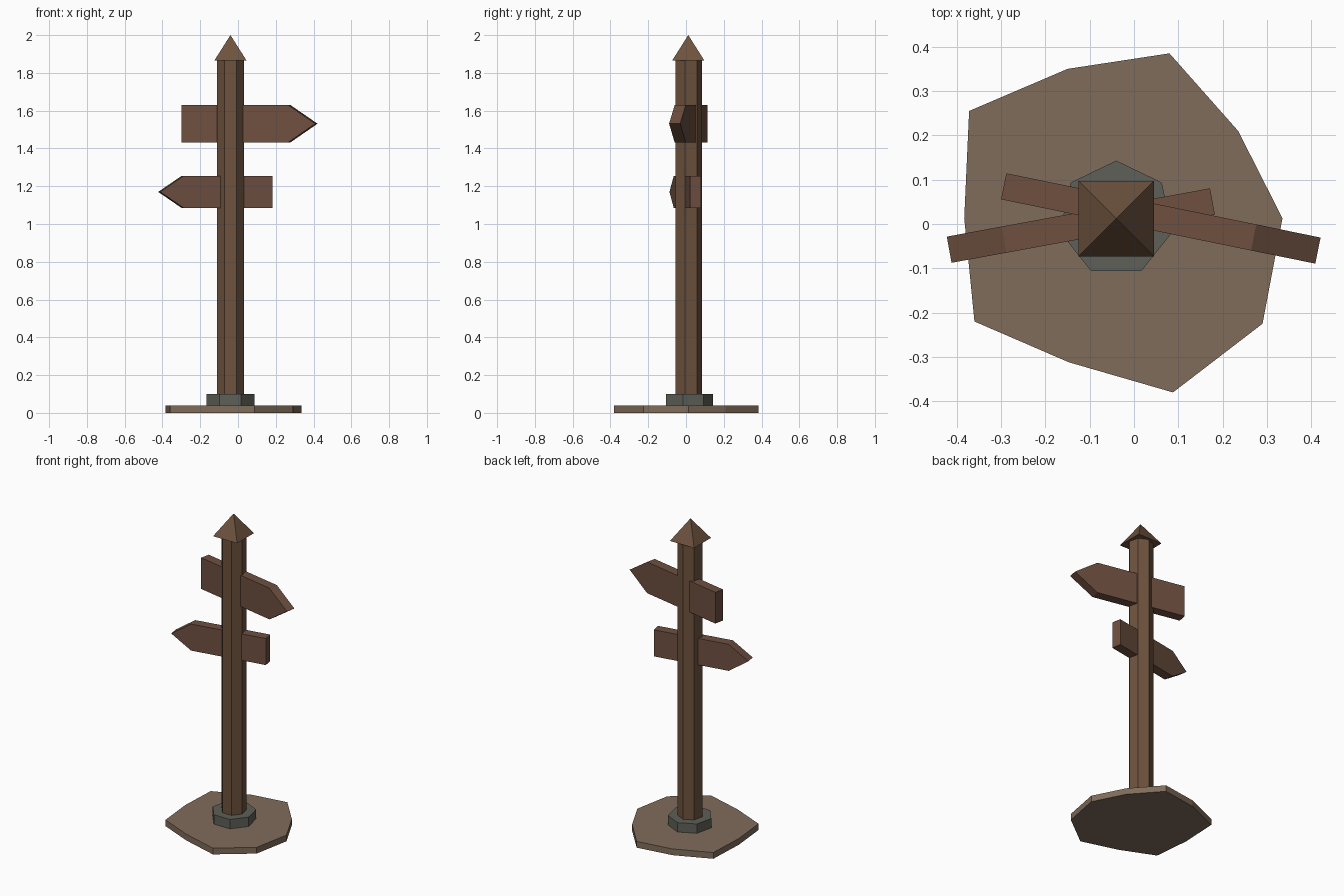
import bpy, bmesh, math
from mathutils import Matrix, Vector

cube = bpy.data.objects.get("Cube")
if cube:
    bpy.data.objects.remove(cube)

CX, CY = -0.04, 0.012  # axis of the post


def material(name, rgb):
    m = bpy.data.materials.new(name)
    m.use_nodes = True
    m.diffuse_color = (*rgb, 1)
    bsdf = next(n for n in m.node_tree.nodes if n.type == 'BSDF_PRINCIPLED')
    bsdf.inputs["Base Color"].default_value = (*rgb, 1)
    return m


post_wood = material("post wood", (0.156, 0.086, 0.048))
sign_wood = material("sign wood", (0.156, 0.08, 0.051))
stone = material("grey stone", (0.115, 0.115, 0.098))
earth = material("dry earth", (0.215, 0.15, 0.104))


def finish(name, bm, mat):
    bmesh.ops.recalc_face_normals(bm, faces=bm.faces)
    mesh = bpy.data.meshes.new(name)
    bm.to_mesh(mesh)
    bm.free()
    mesh.materials.append(mat)
    obj = bpy.data.objects.new(name, mesh)
    bpy.context.collection.objects.link(obj)
    return obj


def prism(name, outline, offset, mat, matrix=Matrix()):
    """Extrude a flat outline along an offset, then place it."""
    bm = bmesh.new()
    face = bm.faces.new([bm.verts.new(p) for p in outline])
    new = bmesh.ops.extrude_face_region(bm, geom=[face])["geom"]
    bmesh.ops.translate(bm, vec=offset,
                        verts=[v for v in new if isinstance(v, bmesh.types.BMVert)])
    bm.transform(matrix)
    return finish(name, bm, mat)


def ring(sides, radius, z):
    """Regular polygon round the post axis with one corner facing the back."""
    return [(CX + radius * math.sin(math.tau * i / sides),
             CY + radius * math.cos(math.tau * i / sides), z) for i in range(sides)]


def arrow_sign(name, tail, tip, low, high, point):
    """Pointed board running from tail to tip (both x, y)."""
    tail, tip = Vector(tail), Vector(tip)
    run = tip - tail
    length, half, thick = run.length, (high - low) / 2, 0.06
    outline = [(0, -half), (length - point, -half), (length, 0),
               (length - point, half), (0, half)]
    place = (Matrix.Translation((tail.x, tail.y, (low + high) / 2))
             @ Matrix.Rotation(math.atan2(run.y, run.x), 4, 'Z'))
    return prism(name, [(x, -thick / 2, z) for x, z in outline],
                 (0, thick, 0), sign_wood, place)


# Irregular ground slab
slab = [(0.08, 0.385), (0.235, 0.21), (0.335, 0.013), (0.29, -0.225), (0.088, -0.38),
        (-0.147, -0.312), (-0.36, -0.22), (-0.383, 0.013), (-0.372, 0.255), (-0.15, 0.35)]
prism("ground_slab", [(x, y, 0) for x, y in slab], (0, 0, 0.04), earth)

# Stone collar and seven-sided post
prism("stone_collar", ring(7, 0.131, 0.02), (0, 0, 0.08), stone)
prism("post", ring(7, 0.074, 0.001), (0, 0, 1.869), post_wood)

# Pyramid cap
bm = bmesh.new()
bmesh.ops.create_cone(bm, cap_ends=True, segments=4, radius1=0.121, radius2=0, depth=0.135,
                      matrix=Matrix.Translation((CX, CY, 1.9325))
                      @ Matrix.Rotation(math.pi / 4, 4, 'Z'))
finish("post_cap", bm, post_wood)

# Two direction boards
arrow_sign("upper_sign", (-0.294, 0.085), (0.415, -0.06), 1.431, 1.631, 0.148)
arrow_sign("lower_sign", (0.177, 0.051), (-0.417, -0.058), 1.085, 1.255, 0.126)
